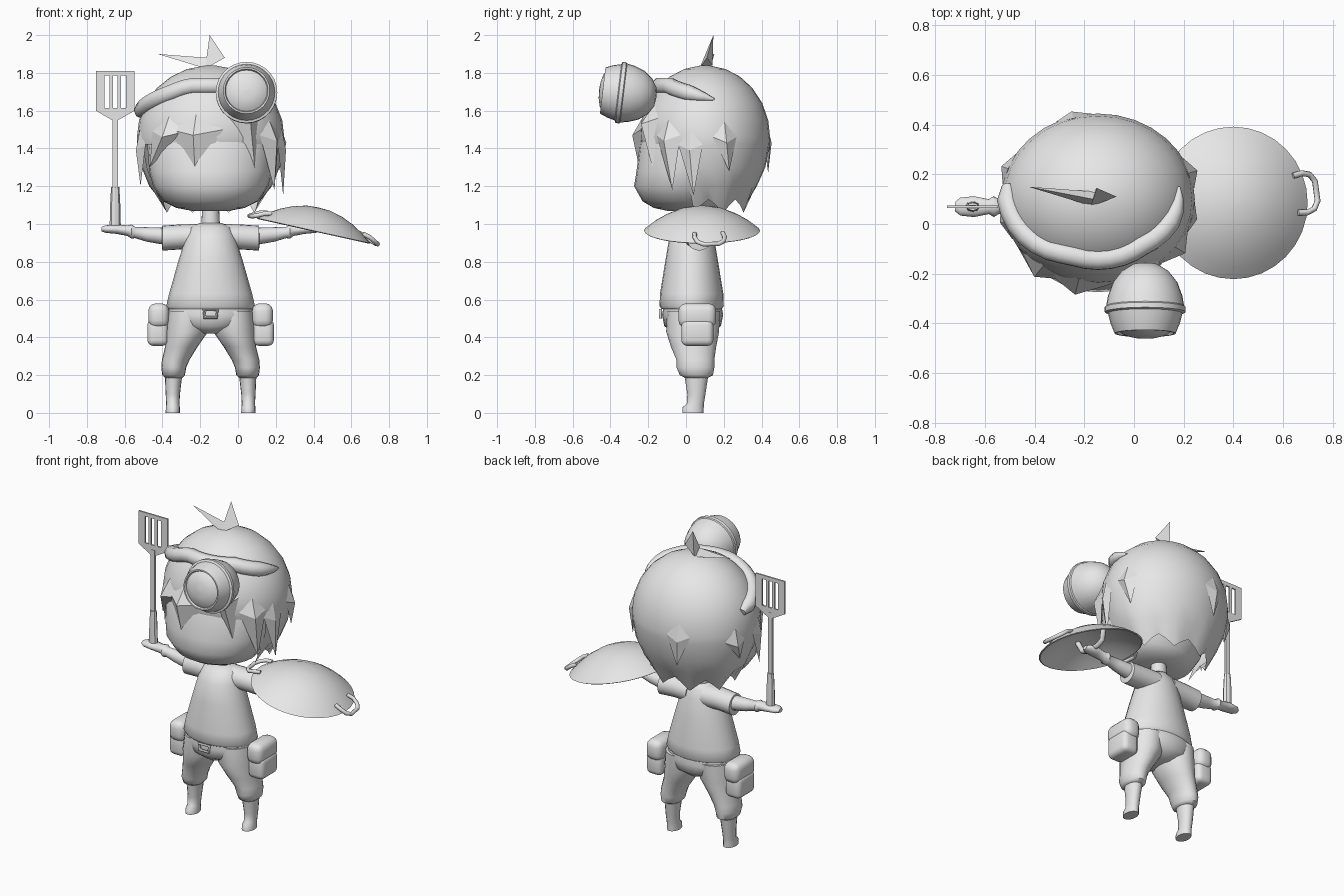
import bpy, bmesh, math
from mathutils import Vector, Matrix

if "Cube" in bpy.data.objects:
    bpy.data.objects.remove(bpy.data.objects["Cube"])

grey = bpy.data.materials.new("light_grey")
grey.use_nodes = True
grey.diffuse_color = (0.8, 0.8, 0.8, 1)
grey.node_tree.nodes["Principled BSDF"].inputs["Base Color"].default_value = (0.8, 0.8, 0.8, 1)

BODY = Vector((-0.145, 0, 0))  # the figure stands off-centre; parts are placed relative to it


def finish(name, bm, angle=40):
    bmesh.ops.recalc_face_normals(bm, faces=bm.faces)
    mesh = bpy.data.meshes.new(name)
    bm.to_mesh(mesh)
    bm.free()
    mesh.materials.append(grey)
    ob = bpy.data.objects.new(name, mesh)
    ob.location = BODY
    bpy.context.collection.objects.link(ob)
    if angle:
        bpy.ops.object.select_all(action='DESELECT')
        ob.select_set(True)
        bpy.context.view_layer.objects.active = ob
        bpy.ops.object.shade_smooth_by_angle(angle=math.radians(angle))
    return ob


def skin(rows, caps=True):
    """Join rows of points into a closed-around surface."""
    bm = bmesh.new()
    rings = [[bm.verts.new(p) for p in row] for row in rows]
    n = len(rings[0])
    for a, b in zip(rings, rings[1:]):
        for i in range(n):
            j = (i + 1) % n
            bm.faces.new((a[i], a[j], b[j], b[i]))
    if caps:
        bm.faces.new(rings[0])
        bm.faces.new(rings[-1])
    return bm


def ellipse(x, y, z, ra, rb, axis='Z', n=20):
    pts = []
    for i in range(n):
        t = math.tau * i / n
        c, s = ra * math.cos(t), rb * math.sin(t)
        pts.append((x + c, y + s, z) if axis == 'Z' else (x, y + c, z + s))
    return pts


def loft(name, rings, axis='Z', n=20, angle=50):
    return finish(name, skin([ellipse(*r, axis, n) for r in rings]), angle)


def revolve(name, profile, centre, direction, n=28):
    turn = Vector(direction).to_track_quat('Z', 'Y').to_matrix().to_4x4()
    bm = skin([ellipse(0, 0, h, max(r, .001), max(r, .001), 'Z', n) for r, h in profile])
    bm.transform(Matrix.Translation(centre) @ turn)
    return finish(name, bm, 35)


def hull(name, points, angle=0):
    bm = bmesh.new()
    for p in points:
        bm.verts.new(p)
    bmesh.ops.convex_hull(bm, input=bm.verts)
    return finish(name, bm, angle)


def box(name, centre, size, bevel=0.0):
    bm = bmesh.new()
    bmesh.ops.create_cube(bm, size=1, matrix=Matrix.Translation(centre) @ Matrix.Diagonal((*size, 1)))
    if bevel:
        bmesh.ops.bevel(bm, geom=bm.edges[:], offset=bevel, segments=3, profile=.5, affect='EDGES')
    return finish(name, bm, 45)


def rod(name, points, radius, thin=None, cyclic=False):
    """Round bar along points, turned into a mesh."""
    data = bpy.data.curves.new(name + "_path", 'CURVE')
    data.dimensions = '3D'
    data.bevel_depth = radius
    data.bevel_resolution = 2
    data.use_fill_caps = True
    line = data.splines.new('POLY')
    line.points.add(len(points) - 1)
    line.use_cyclic_u = cyclic
    for i, (q, p) in enumerate(zip(line.points, points)):
        q.co = (*p, 1)
        q.radius = thin[i] if thin else 1
    path = bpy.data.objects.new(name + "_path", data)
    bpy.context.collection.objects.link(path)
    bm = bmesh.new()
    mesh = path.to_mesh()
    bm.from_mesh(mesh)
    path.to_mesh_clear()
    bpy.data.objects.remove(path)
    return finish(name, bm, 50)


# Head surface: azimuth 0 is the front, positive turns to the model's left
def scalp(az, z, grow=1.0):
    a = math.radians(az)
    k = grow * math.sqrt(max(0, 1 - ((max(z, 1.46) - 1.46) / .38) ** 2))
    return Vector((.39 * k * math.sin(a), .1 - .345 * k * math.cos(a), z))


# Face
loft("face", [(0, .0, 1.07, .1, .1), (0, 0, 1.085, .18, .17), (0, -.01, 1.12, .25, .22),
              (0, -.015, 1.2, .305, .26), (0, 0, 1.28, .325, .262), (0, .02, 1.42, .335, .265),
              (0, .06, 1.58, .3, .23)], n=28)

# Hair cap with a ragged lower edge and an open front
heights = [1.839, 1.82, 1.78, 1.72, 1.64, 1.55, 1.46]
rows = [[scalp(360 * i / 32, z) for i in range(32)] for z in heights]
for z, rx, y, ry in ((1.42, .388, .105, .338), (1.3, .365, .115, .305), (1.2, .325, .115, .26), (1.1, .25, .12, .2)):
    rows.append([Vector((rx * math.sin(t), y - ry * math.cos(t), z))
                 for t in (math.tau * i / 32 for i in range(32))])
for i, p in enumerate(rows[-1]):
    p.z += (.03, 0, -.04, 0)[i % 4]
bm = skin(rows, caps=False)
bm.verts.ensure_lookup_table()
bm.faces.new(bm.verts[:32])
front = [f for f in bm.faces if f.calc_center_median().z < 1.43 and f.calc_center_median().y < .01]
bmesh.ops.delete(bm, geom=front, context='FACES')
finish("hair_cap", bm, 50)

# Fringe and side locks: start, end, base height, tip azimuth, tip height, bulge
locks = [(-52, -20, 1.49, -56, 1.3, 1.12), (-34, 10, 1.5, -12, 1.25, 1.14), (16, 42, 1.56, 37, 1.29, 1.14),
         (42, 68, 1.47, 60, 1.18, 1.1), (66, 88, 1.42, 80, 1.15, 1.05), (-88, -62, 1.42, -72, 1.2, 1.05),
         (97, 119, 1.46, 112, 1.28, 1.08), (-176, -154, 1.46, -166, 1.27, 1.06), (-122, -100, 1.42, -106, 1.3, 1.07)]
for i, (a, b, z, at, zt, out) in enumerate(locks):
    mid = (a + b) / 2
    hull(f"hair_lock_{i + 1}", [scalp(a, z), scalp(b, z), scalp(mid, z + .08, 1.0),
                                scalp(mid, z - .03, out), scalp(mid, z, .95), scalp(at, zt, 1.0)])

# Tuft on the crown
hull("tuft_side", [(-.05, .08, 1.83), (-.01, .07, 1.82), (-.01, .13, 1.83), (-.02, .1, 1.88), (-.28, .15, 1.9)])
hull("tuft_top", [(-.03, .07, 1.82), (.075, .11, 1.88), (-.01, .14, 1.84), (-.005, .145, 2.0)])

# Headband and lamp
arc = [-100 + 10 * i for i in range(21)]
band = [scalp(a, 1.58 + .15 * min(1, (a + 100) / 75) - .07 * max(0, a - 40) / 60, 1.0) for a in arc]
rod("headband", band, .045, [.5] + [1] * 17 + [.8, .5, .1])
revolve("headlamp", [(0, -.145), (.05, -.138), (.095, -.11), (.13, -.065), (.15, -.01), (.157, .03), (.163, .035),
                     (.163, .055), (.15, .06), (.14, .1), (.123, .142), (.115, .142), (.11, .13), (.085, .148),
                     (.045, .158), (0, .162)], (.19, -.3, 1.69), (0, -1, .12))

# Torso, neck and hips
loft("neck", [(0, .05, .98, .05, .05), (0, .05, 1.12, .043, .043)])
loft("shirt", [(0, .03, .55, .225, .16), (0, .03, .565, .235, .17), (0, .03, .63, .22, .168), (0, .03, .8, .172, .14),
               (0, .03, .92, .135, .12), (0, .04, .98, .11, .085), (0, .05, 1.005, .06, .055)], n=24)
loft("hips", [(0, .035, .58, .215, .15), (0, .035, .52, .23, .162), (0, .035, .46, .2, .15), (0, .035, .42, .05, .1)], n=24)
rod("buckle", [(sx * .036, -.135, .525 + sz * .02) for sx, sz in ((-1, 1), (1, 1), (.85, -1), (-.85, -1))],
    .009, cyclic=True)

for s, side in ((1, "left"), (-1, "right")):
    # Arms
    loft(side + "_sleeve", [(s * .05, .06, .93, .08, .07), (s * .15, .065, .932, .072, .066),
                            (s * .255, .07, .925, .065, .066), (s * .258, .07, .925, .05, .05)], 'X')
    loft(side + "_arm", [(s * .24, .07, .935, .05, .046), (s * .34, .07, .945, .038, .038),
                         (s * .4, .07, .955, .03, .03), (s * .42, .07, .96, .042, .037), (s * .44, .07, .965, .03, .028),
                         (s * .5, .07, .972, .042, .024), (s * .555, .07, .973, .036, .02),
                         (s * .577, .07, .973, .018, .012)], 'X', 16)
    # Legs
    loft(side + "_trouser_leg", [(s * .115, .04, .54, .11, .14), (s * .125, .035, .43, .112, .14),
                                 (s * .155, .04, .35, .086, .12), (s * .185, .05, .28, .073, .1),
                                 (s * .195, .05, .24, .066, .1), (s * .196, .055, .2, .06, .088), (s * .196, .055, .185, .045, .06)])
    loft(side + "_foot", [(s * .196, .055, .21, .047, .065), (s * .2, .055, .1, .038, .048), (s * .2, .05, .05, .035, .045),
                          (s * .2, .038, .03, .037, .056), (s * .2, .037, 0, .038, .056)], n=16)
    # Pouches
    box(side + "_pouch", (s * .28, .06, .425), (.11, .17, .14), .03)
    box(side + "_pouch_flap", (s * .275, .06, .515), (.11, .2, .13), .04)

# Spatula
X, Y = -.505, .07
loft("spatula_grip", [(X, Y, .97, .03, .022), (X, Y, 1.1, .027, .02), (X, Y, 1.195, .022, .016)], n=8, angle=30)
box("spatula_shaft", (X, Y, 1.385), (.028, .014, .4))
bm = bmesh.new()
xs = [-.103, -.057, -.031, -.013, .013, .031, .057, .103]
zs = [1.6, 1.615, 1.785, 1.81]
for i in range(7):
    for j in range(3):
        if not (j == 1 and i % 2):
            bm.faces.new([bm.verts.new((X + xs[i + a], Y, zs[j + b])) for a, b in ((0, 0), (1, 0), (1, 1), (0, 1))])
low = [bm.verts.new((X + x, Y, 1.6)) for x in xs] + [bm.verts.new((X + x, Y, 1.55)) for x in (.016, -.016)]
bm.faces.new(low)
bmesh.ops.remove_doubles(bm, verts=bm.verts, dist=.0005)
blade = finish("spatula_blade", bm, 0)
thick = blade.modifiers.new("thickness", 'SOLIDIFY')
thick.thickness, thick.offset = .01, 0

# Round lid carried as a shield
lid_at, up = Vector((.545, .085, .965)), Vector((.216, 0, .976))
revolve("lid", [(0, .125), (.06, .122), (.13, .105), (.2, .074), (.26, .037), (.307, 0), (.3, -.004),
                (.25, .03), (.19, .062), (.12, .093), (0, .113)], lid_at, up, 32)
tilt = Matrix.Translation(lid_at) @ Matrix.Rotation(math.atan2(up.x, up.z), 4, 'Y')
loop = [(.25, -.075, .04), (.29, -.08, .03), (.325, -.07, .012), (.345, -.04, .003),
        (.345, .04, .003), (.325, .07, .012), (.29, .08, .03), (.25, .075, .04)]
for name, turn in (("lid_outer_handle", 8), ("lid_inner_handle", 188)):
    spin = tilt @ Matrix.Rotation(math.radians(turn), 4, 'Z')
    rod(name, [spin @ Vector(p) for p in loop], .012)
rod("lid_grip", [tilt @ Vector((-.02, y, z)) for y, z in ((-.12, .1), (-.09, .03), (-.05, .012), (.05, .012), (.09, .03), (.12, .1))], .016)
